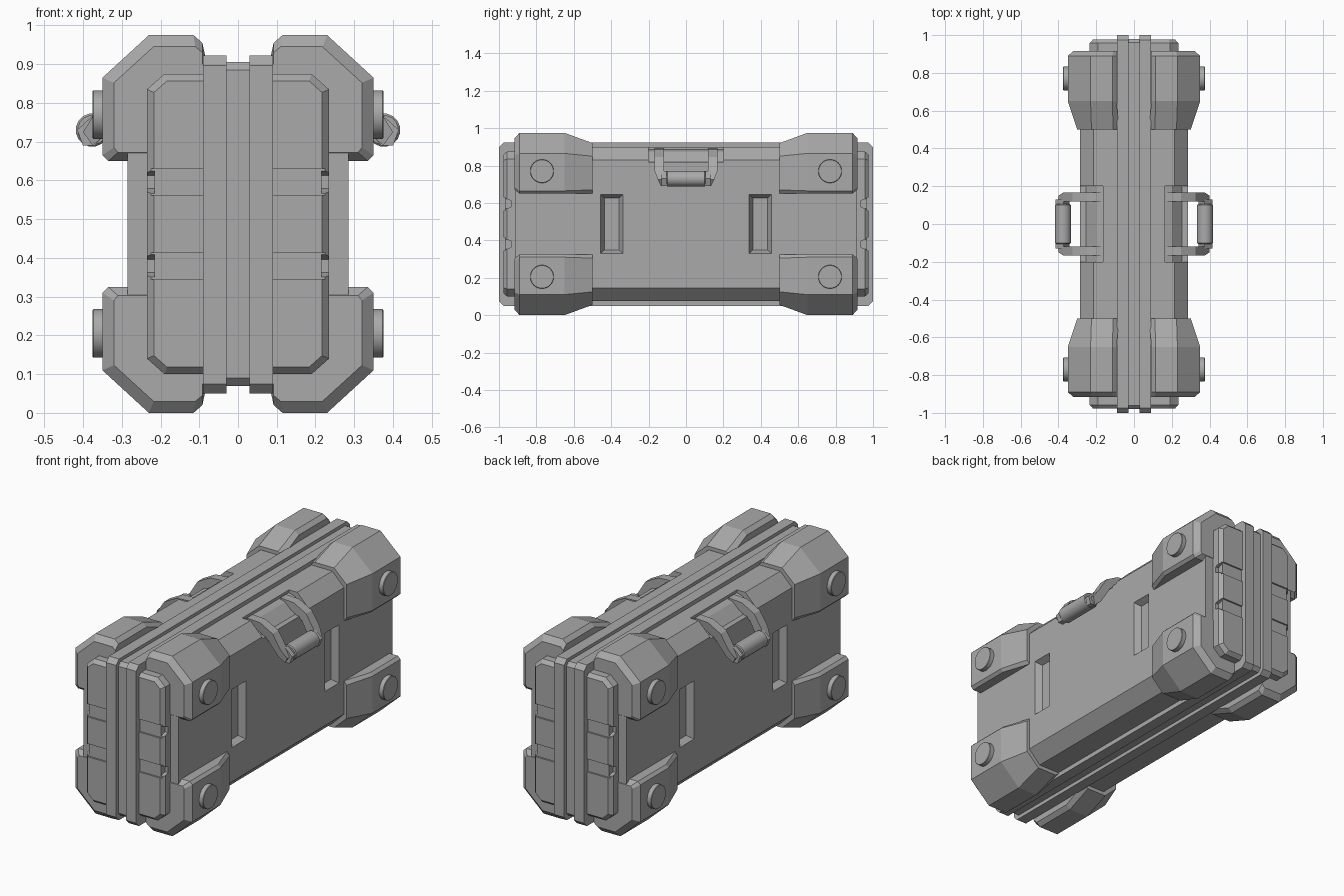
import bpy, bmesh, math
from mathutils import Vector

cube = bpy.data.objects.get("Cube")
if cube:
    bpy.data.objects.remove(cube, do_unlink=True)

grey = bpy.data.materials.new("mid_grey")
grey.use_nodes = True
grey.diffuse_color = (0.4, 0.4, 0.4, 1)
bsdf = grey.node_tree.nodes["Principled BSDF"]
bsdf.inputs["Base Color"].default_value = (0.4, 0.4, 0.4, 1)
bsdf.inputs["Roughness"].default_value = 0.7

TOP = 0.975
MID = TOP / 2
SIGNS = (-1, 1)


def loft(name, sections):
    """Closed solid through matching loops of points."""
    bm = bmesh.new()
    loops = [[bm.verts.new(p) for p in s] for s in sections]
    n = len(loops[0])
    for a, b in zip(loops, loops[1:]):
        for i in range(n):
            j = (i + 1) % n
            bm.faces.new((a[i], a[j], b[j], b[i]))
    bm.faces.new(loops[0])
    bm.faces.new(loops[-1])
    bmesh.ops.recalc_face_normals(bm, faces=bm.faces)
    mesh = bpy.data.meshes.new(name)
    bm.to_mesh(mesh)
    bm.free()
    mesh.materials.append(grey)
    obj = bpy.data.objects.new(name, mesh)
    bpy.context.collection.objects.link(obj)
    return obj


def along_y(points, y, sx=1, flip=False):
    return [(sx * x, y, TOP - z if flip else z) for x, z in points]


def cut(obj, cutter):
    mod = obj.modifiers.new("cut", 'BOOLEAN')
    mod.operation = 'DIFFERENCE'
    mod.solver = 'EXACT'
    mod.object = cutter
    bpy.context.view_layer.objects.active = obj
    bpy.ops.object.modifier_apply(modifier=mod.name)
    bpy.data.objects.remove(cutter, do_unlink=True)


def cylinder(name, center, radius, length, sides, axis, bevel):
    obj_sections = []
    half = length / 2
    for t, r in ((-half, radius - bevel), (bevel - half, radius),
                 (half - bevel, radius), (half, radius - bevel)):
        ring = []
        for i in range(sides):
            a = math.tau * (i + 0.5) / sides
            u, v = r * math.cos(a), r * math.sin(a)
            p = (t, u, v) if axis == 'X' else (u, t, v)
            ring.append(Vector(center) + Vector(p))
        obj_sections.append(ring)
    obj = loft(name, obj_sections)
    bpy.ops.object.select_all(action='DESELECT')
    obj.select_set(True)
    bpy.context.view_layer.objects.active = obj
    bpy.ops.object.shade_smooth_by_angle(angle=math.radians(30))
    return obj


# Main body: long box with chamfered long edges
half = [(0.215, 0.9), (0.285, 0.83), (0.285, 0.145), (0.215, 0.075)]
outline = half + [(-x, z) for x, z in reversed(half)]
body = loft("body", [along_y(outline, -0.915), along_y(outline, 0.915)])

for sx in SIGNS:
    # Tapered slots in each side
    for sy in SIGNS:
        rings = []
        for x, w, h in ((0.25, 0.04, 0.14), (0.29, 0.062, 0.16)):
            rings.append([(sx * x, sy * 0.397 + a * w, MID + b * h)
                          for a, b in ((-1, -1), (1, -1), (1, 1), (-1, 1))])
        cut(body, loft("slot_cutter", rings))
    # Shallow handle seat in the upper chamfer
    seat = [(0.165, 0.95), (0.165, 0.885), (0.2, 0.875), (0.255, 0.82), (0.32, 0.82), (0.32, 0.95)]
    cut(body, loft("seat_cutter", [along_y(seat, -0.2, sx), along_y(seat, 0.2, sx)]))


# Seam strip and the two ridges running right around the case
def band(name, x0, x1, y, z0, z1, c):
    ring = [(-y, z0 + c), (c - y, z0), (y - c, z0), (y, z0 + c),
            (y, z1 - c), (y - c, z1), (c - y, z1), (-y, z1 - c)]
    return loft(name, [[(x, a, b) for a, b in ring] for x in (x0, x1)])


band("center_strip", -0.04, 0.04, 0.98, 0.07, 0.905, 0.02)
for sx, side in ((-1, "right"), (1, "left")):
    band(side + "_ridge", sx * 0.03, sx * 0.09, 1.0, 0.05, 0.922, 0.025)

# Corner guards: sections at the thin end, shoulder and bevelled end
thin = [(0.08, 0.7), (0.08, 0.9), (0.11, 0.92), (0.225, 0.92),
        (0.3, 0.85), (0.3, 0.67), (0.285, 0.65), (0.2, 0.65)]
full = [(0.092, 0.7), (0.092, 0.955), (0.115, 0.975), (0.23, 0.975),
        (0.35, 0.865), (0.35, 0.665), (0.335, 0.65), (0.2, 0.65)]
cap = [(0.092, 0.72), (0.092, 0.93), (0.11, 0.945), (0.218, 0.945),
       (0.32, 0.852), (0.32, 0.685), (0.31, 0.672), (0.2, 0.672)]

# End panels: chamfered plate with a bevelled rim
plate = [(0.08, 0.875), (0.19, 0.875), (0.235, 0.835),
         (0.235, 0.14), (0.19, 0.1), (0.08, 0.1)]
rim = [(0.08, 0.857), (0.183, 0.857), (0.217, 0.827),
       (0.217, 0.148), (0.183, 0.118), (0.08, 0.118)]

for sx, side in ((-1, "right"), (1, "left")):
    for sy, end in ((-1, "front"), (1, "back")):
        tag = f"{end}_{side}"
        for flip, level in ((False, "upper"), (True, "lower")):
            loft(f"{tag}_{level}_guard",
                 [along_y(s, sy * y, sx, flip) for s, y in
                  ((thin, 0.5), (full, 0.65), (full, 0.89), (cap, 0.917))])
            z = 0.205 if flip else 0.77
            cylinder(f"{tag}_{level}_bolt", (sx * 0.353, sy * 0.77, z),
                     0.063, 0.044, 28, 'X', 0.002)
        panel = loft(f"{tag}_end_panel",
                     [along_y(s, sy * y, sx) for s, y in
                      ((plate, 0.9), (plate, 0.957), (rim, 0.977))])
        for z in (MID - 0.108, MID + 0.108):
            # Shallow groove across, deeper notch at the outer edge
            for x0, x1, depth, slope in ((0.0, 0.3, 0.968, 0.0), (0.216, 0.3, 0.935, 0.018)):
                rings = []
                for y, h in ((depth, 0.035 - slope), (0.985, 0.035)):
                    rings.append([(sx * x, sy * y, z + b * h)
                                  for x, b in ((x0, -1), (x1, -1), (x1, 1), (x0, 1))])
                cut(panel, loft("groove_cutter", rings))

# Carry handles: bent arms with inward-turned ends and a round grip
arm = [(0.17, 0.89), (0.25, 0.885), (0.325, 0.845), (0.372, 0.77),
       (0.4, 0.725), (0.375, 0.69), (0.345, 0.715), (0.3, 0.8),
       (0.24, 0.84), (0.17, 0.85)]
toe = [(0.372, 0.77), (0.415, 0.73), (0.4, 0.69), (0.37, 0.69), (0.342, 0.72)]
for sx, side in ((-1, "right"), (1, "left")):
    for sy, end in ((-1, "front"), (1, "back")):
        # The arm narrows towards the grip on its outer face
        outer = [(sx * x, sy * (0.168 - max(0, 0.76 - z) * 0.5), z) for x, z in arm]
        loft(f"{side}_handle_{end}_arm", [along_y(arm, sy * 0.118, sx), outer])
        loft(f"{side}_handle_{end}_toe",
             [along_y(toe, sy * 0.1, sx), along_y(toe, sy * 0.13, sx)])
    cylinder(f"{side}_handle_grip", (sx * 0.376, 0, 0.73),
             0.043, 0.21, 16, 'Y', 0.005)
